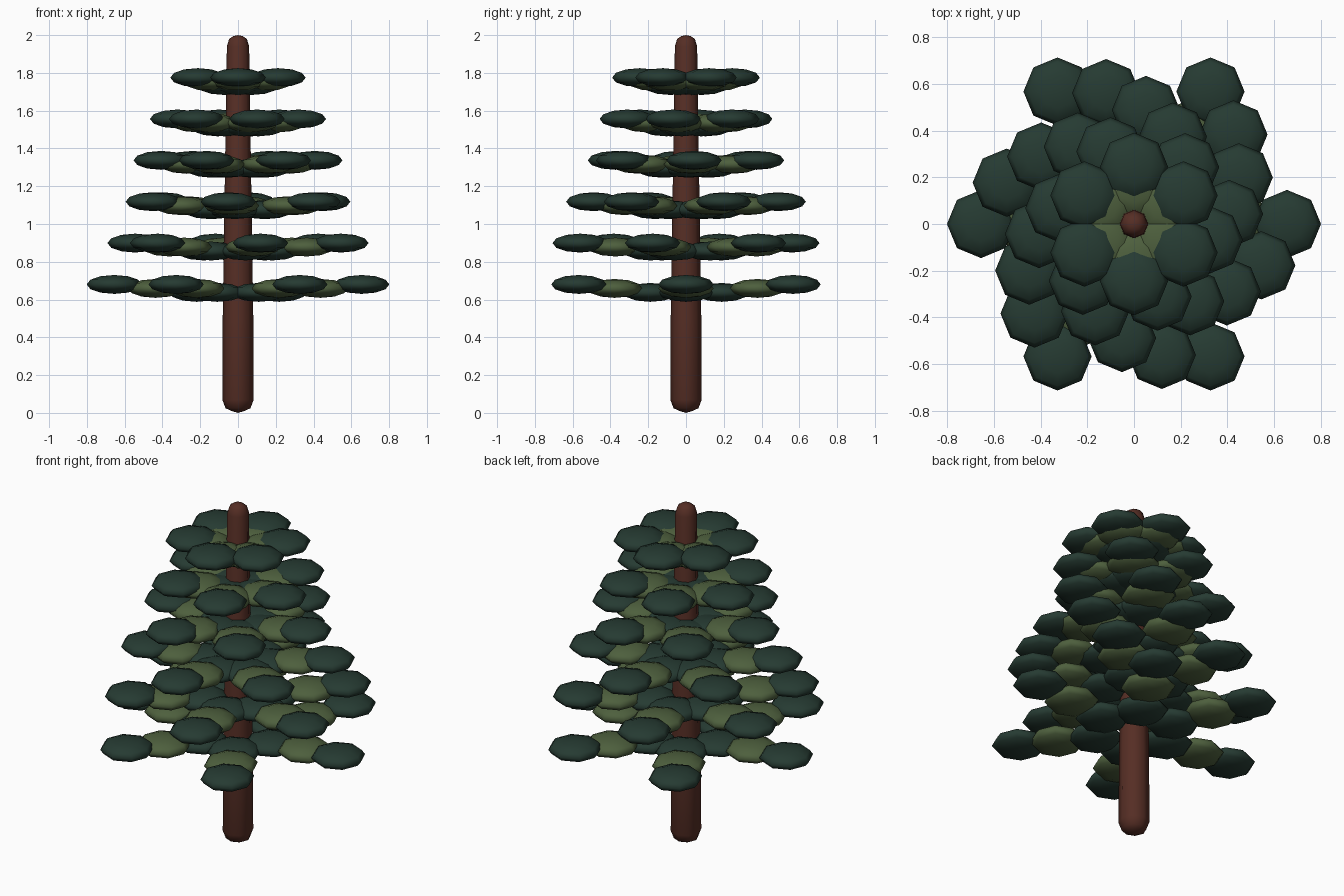
import bpy, bmesh
from math import cos, sin, radians
from mathutils import Matrix

cube = bpy.data.objects.get("Cube")
if cube:
    bpy.data.objects.remove(cube, do_unlink=True)


def material(name, rgb):
    m = bpy.data.materials.new(name)
    m.use_nodes = True
    m.diffuse_color = (*rgb, 1)
    m.node_tree.nodes["Principled BSDF"].inputs["Base Color"].default_value = (*rgb, 1)
    return m


bark = material("bark_brown", (0.092, 0.027, 0.018))
dark = material("dark_needle_green", (0.019, 0.043, 0.032))
light = material("light_needle_green", (0.075, 0.115, 0.047))


def finish(name, bm, mat):
    bmesh.ops.recalc_face_normals(bm, faces=bm.faces)
    mesh = bpy.data.meshes.new(name)
    bm.to_mesh(mesh)
    bm.free()
    mesh.materials.append(mat)
    mesh.shade_smooth()
    obj = bpy.data.objects.new(name, mesh)
    bpy.context.collection.objects.link(obj)
    return obj


# Tapered trunk with rounded ends, lofted from (radius, height) rings
SIDES = 8
profile = [(0.035, 0.01), (0.066, 0.025), (0.083, 0.07), (0.081, 0.5),
           (0.059, 1.94), (0.047, 1.98), (0.025, 1.995)]
bm = bmesh.new()
rings = []
for r, z in profile:
    rings.append([bm.verts.new((r * cos(radians(a)), r * sin(radians(a)), z))
                  for a in range(0, 360, 360 // SIDES)])
for low, high in zip(rings, rings[1:]):
    for i in range(SIDES):
        j = (i + 1) % SIDES
        bm.faces.new((low[i], low[j], high[j], high[i]))
for ring, z in ((rings[0], 0), (rings[-1], 2)):
    tip = bm.verts.new((0, 0, z))
    for i in range(SIDES):
        bm.faces.new((ring[i], ring[(i + 1) % SIDES], tip))
finish("trunk", bm, bark)

# Flattened foliage pads: inner, middle and outer pad on each of six branches
PADS = (("inner", dark), ("middle", light), ("outer", dark))
for tier in range(6):
    reach = 0.655 - 0.082 * tier
    height = 0.68 + 0.219 * tier
    for step, (label, mat) in enumerate(PADS, 1):
        bm = bmesh.new()
        for branch in range(6):
            a = radians(60 * branch - 18 * tier)
            r = reach * step / 3
            place = Matrix.Translation((r * cos(a), r * sin(a), height - 0.021 * (3 - step)))
            bmesh.ops.create_uvsphere(bm, u_segments=8, v_segments=6, radius=1,
                                      matrix=place @ Matrix.Diagonal((0.146, 0.146, 0.05, 1)))
        finish(f"tier_{tier + 1}_{label}_foliage", bm, mat)
